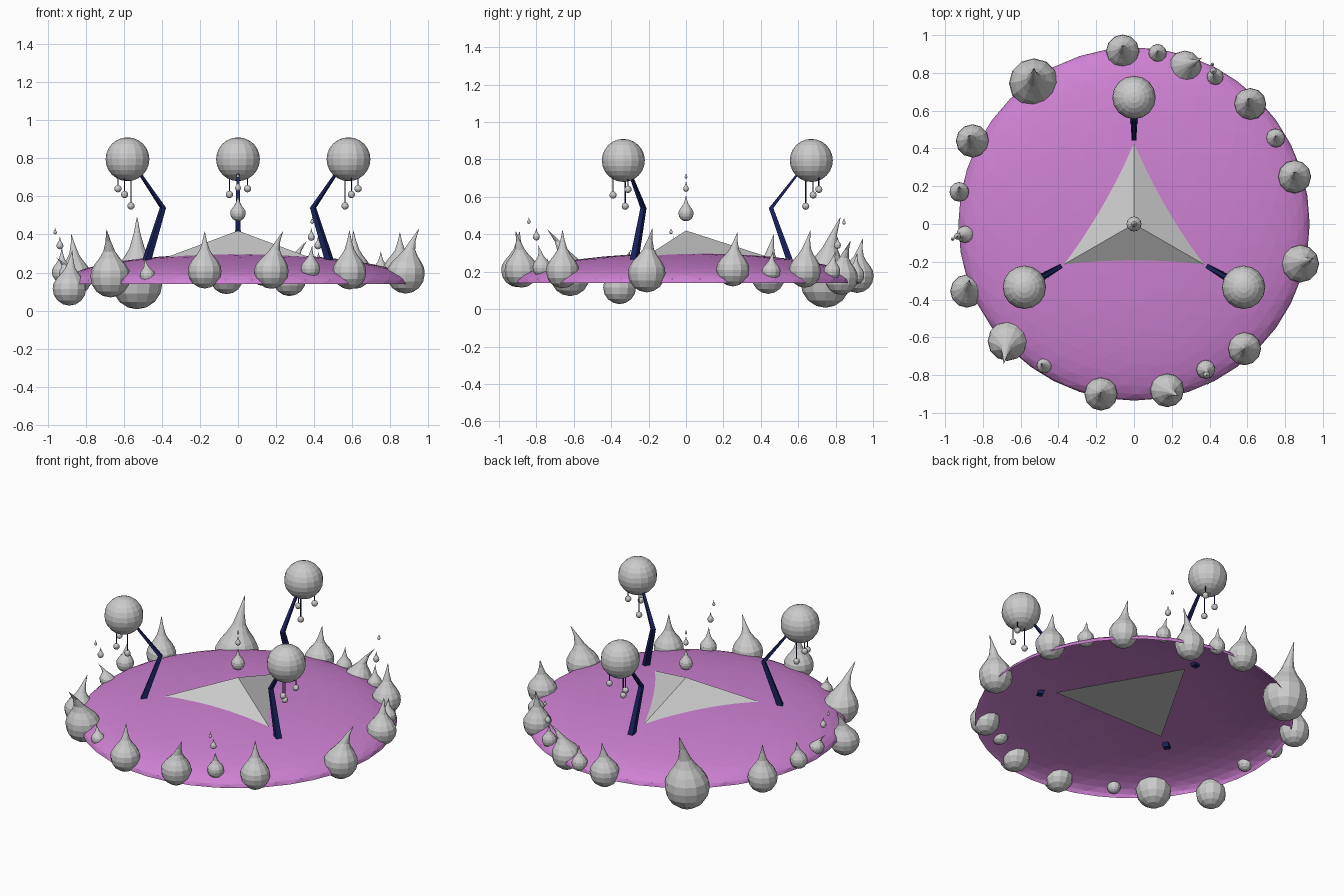
import bpy, bmesh, math
from mathutils import Vector, Matrix

if "Cube" in bpy.data.objects:
    bpy.data.objects.remove(bpy.data.objects["Cube"])


def material(name, rgb):
    m = bpy.data.materials.new(name)
    m.diffuse_color = (*rgb, 1)
    m.use_nodes = True
    m.node_tree.nodes["Principled BSDF"].inputs["Base Color"].default_value = m.diffuse_color
    return m


PURPLE = material("purple", (0.62, 0.22, 0.65))
NAVY = material("navy", (0.01, 0.015, 0.11))


def finish(bm, name, mat=None):
    bmesh.ops.recalc_face_normals(bm, faces=bm.faces)
    me = bpy.data.meshes.new(name)
    bm.to_mesh(me)
    bm.free()
    ob = bpy.data.objects.new(name, me)
    bpy.context.collection.objects.link(ob)
    if mat:
        me.materials.append(mat)
    return ob


def loft(bm, rings):
    """Skin a list of equal-length point rings and cap both ends."""
    vs = [[bm.verts.new(p) for p in ring] for ring in rings]
    n = len(vs[0])
    for a, b in zip(vs, vs[1:]):
        for i in range(n):
            j = (i + 1) % n
            bm.faces.new((a[i], a[j], b[j], b[i]))
    bm.faces.new(vs[0])
    bm.faces.new(vs[-1])


def teardrop(name, centre, r, tip, seg=12):
    """Round bottom that narrows to a point; the spike bends toward the tip."""
    c, d = Vector(centre), Vector(tip) - Vector(centre)
    prof = [(math.cos(math.radians(a)) * r, math.sin(math.radians(a)) * r, 0)
            for a in (-88, -68, -45, -22, 0)]
    for t, w in ((.14, .96), (.27, .78), (.4, .52), (.54, .3), (.75, .14), (1, .01)):
        prof.append((w * r, d.z * t, t * t))
    bm = bmesh.new()
    loft(bm, [[c + Vector((d.x * k + w * math.cos(2 * math.pi * i / seg),
                           d.y * k + w * math.sin(2 * math.pi * i / seg), h))
               for i in range(seg)] for w, h, k in prof])
    return finish(bm, name)


# Domed disc, open underneath
bm = bmesh.new()
bmesh.ops.create_icosphere(bm, subdivisions=4, radius=1)
bmesh.ops.bisect_plane(bm, geom=bm.verts[:] + bm.edges[:] + bm.faces[:],
                       plane_co=(0, 0, 0), plane_no=(0, 0, 1), clear_inner=True)
bmesh.ops.transform(bm, matrix=Matrix.Translation((0, 0, .14)) @ Matrix.Diagonal((.93, .935, .16, 1)),
                    verts=bm.verts)
finish(bm, "domed_disc", PURPLE)

# Low three-sided pyramid in the middle
bm = bmesh.new()
base = [bm.verts.new((.465 * math.cos(math.radians(a)), .465 * math.sin(math.radians(a)), .27))
        for a in (90, 210, 330)]
apex = bm.verts.new((0, 0, .42))
bm.faces.new(base)
for i in range(3):
    bm.faces.new((base[i], base[(i + 1) % 3], apex))
finish(bm, "centre_pyramid")

# Three bent legs carrying orbs with hanging beads
BEADS = {90: ((.05, .04), (-.045, .01), (0, -.03)),
         210: ((-.05, .025), (-.015, -.055), (.018, .01)),
         330: ((.05, .025), (.015, -.055), (-.018, .01))}
for ang, beads in BEADS.items():
    out = Vector((math.cos(math.radians(ang)), math.sin(math.radians(ang)), 0))
    side = Vector((-out.y, out.x, 0))
    bm = bmesh.new()
    loft(bm, [[out * (r + s * w) + side * (q * w) + Vector((0, 0, z))
               for s, q in ((-1, -1), (1, -1), (1, 1), (-1, 1))]
              for r, z, w in ((.56, .245, .018), (.455, .54, .012), (.63, .765, .006))])
    finish(bm, "orb_leg", NAVY)

    orb = out * .67 + Vector((0, 0, .795))
    bm = bmesh.new()
    bmesh.ops.create_uvsphere(bm, u_segments=16, v_segments=12, radius=.115,
                              matrix=Matrix.Translation(orb))
    finish(bm, "orb")
    for (dx, dy), z in zip(beads, (.64, .61, .55)):
        p = Vector((orb.x + dx, orb.y + dy, z))
        bm = bmesh.new()
        bmesh.ops.create_uvsphere(bm, u_segments=12, v_segments=8, radius=.019,
                                  matrix=Matrix.Translation(p))
        finish(bm, "hanging_bead")
        h = .72 - z
        bm = bmesh.new()
        bmesh.ops.create_cone(bm, cap_ends=True, segments=6, radius1=.003, radius2=.003, depth=h,
                              matrix=Matrix.Translation(p + Vector((0, 0, h / 2))))
        finish(bm, "bead_string", NAVY)

# Teardrops around the rim: x, y, z, radius, tip offset x, y, z
RIM = [(-.06, .915, .175, .088, 0, .03, .2), (.125, .905, .18, .048, 0, .01, .12),
       (.27, .83, .165, .088, .09, .05, .2), (.43, .78, .2, .044, -.01, .02, .11),
       (.615, .635, .2, .085, -.01, .03, .22), (.75, .455, .2, .05, 0, .01, .11),
       (.85, .25, .21, .088, 0, .025, .2), (.88, -.21, .19, .1, .07, .03, .24),
       (.585, -.66, .2, .088, 0, 0, .22), (.38, -.77, .22, .05, .01, -.02, .12),
       (.175, -.88, .205, .09, .06, -.03, .21), (-.175, -.9, .205, .088, 0, .01, .21),
       (-.475, -.75, .185, .04, -.02, .01, .09), (-.67, -.62, .175, .105, -.02, -.12, .25),
       (-.885, -.355, .115, .088, .015, .06, .2), (-.895, -.055, .19, .045, -.06, -.01, .09),
       (-.925, .17, .2, .052, 0, .03, .13), (-.855, .44, .17, .088, -.02, .03, .23),
       (-.53, .745, .14, .132, 0, .08, .35)]
for x, y, z, r, dx, dy, dz in RIM:
    teardrop("rim_drop", (x, y, z), r, (x + dx, y + dy, z + dz))

# Small loose droplets, and the stack floating over the pyramid
LOOSE = [(0, 0, .51, .04, .1), (0, 0, .642, .015, .045), (0, 0, .705, .007, .025),
         (.42, .81, .34, .018, .05), (.415, .845, .46, .009, .03),
         (.385, -.8, .385, .018, .05), (.39, -.84, .465, .009, .03),
         (-.935, -.065, .34, .018, .05), (-.96, -.08, .41, .009, .025)]
for x, y, z, r, h in LOOSE:
    teardrop("loose_droplet", (x, y, z), r, (x, y, z + h))
